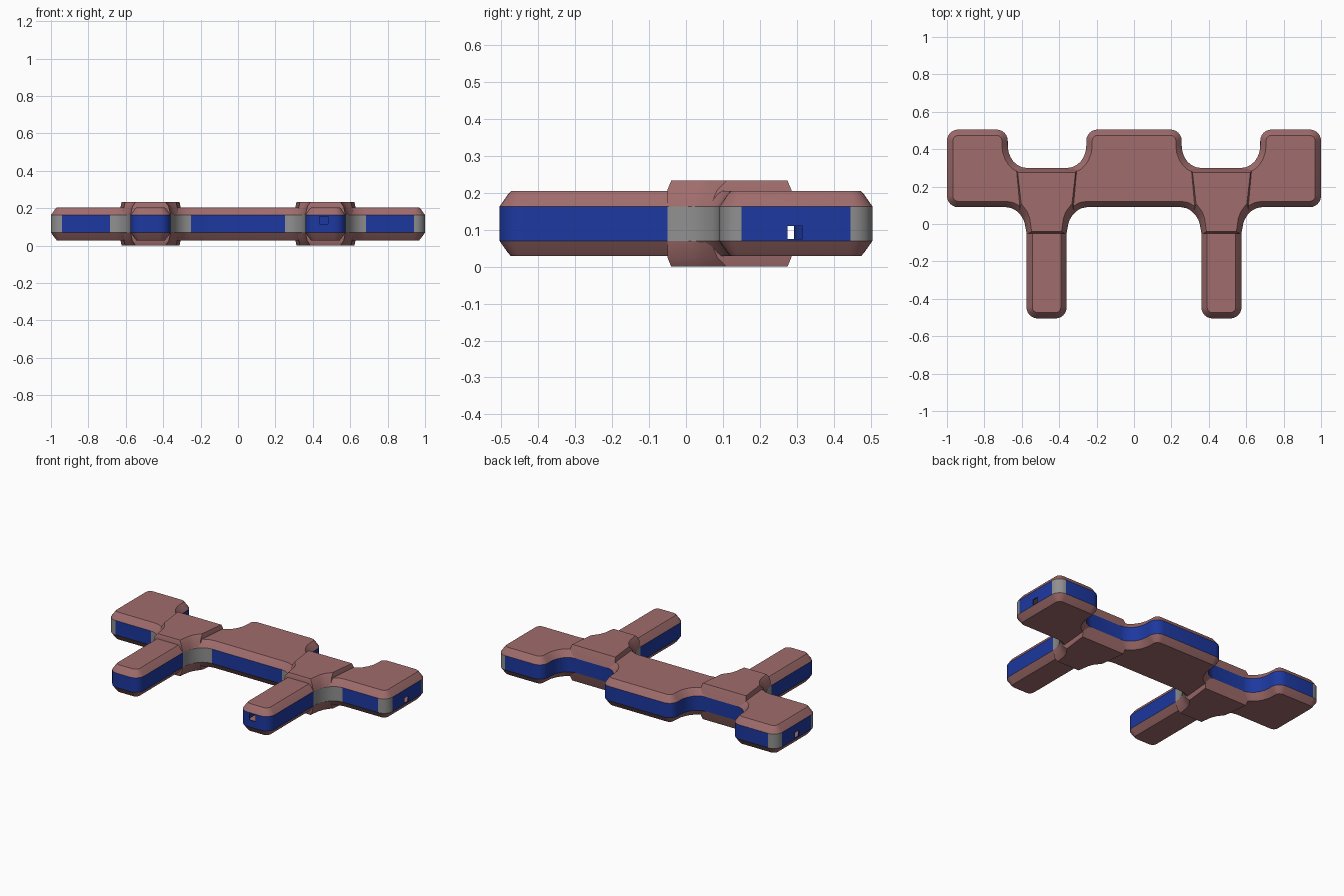
import bpy, bmesh, math
from mathutils import Vector

if "Cube" in bpy.data.objects:
    bpy.data.objects.remove(bpy.data.objects["Cube"])

ZC = 0.1165           # mid height
BAND = 0.0465         # half height of the side band


def material(name, rgb):
    m = bpy.data.materials.new(name)
    m.diffuse_color = (*rgb, 1)
    m.use_nodes = True
    m.node_tree.nodes["Principled BSDF"].inputs["Base Color"].default_value = m.diffuse_color
    return m


ROSE = material("rose", (0.35, 0.15, 0.15))
BLUE = material("blue", (0.012, 0.04, 0.35))
GREY = material("grey", (0.28, 0.28, 0.28))


def rounded(corners, steps=6):
    """Round axis-aligned corners (x, y, r_in, r_out, grey); return points and grey corner tags."""
    pts, tags = [], []
    n = len(corners)
    for i, (x, y, r1, r2, grey) in enumerate(corners):
        c = Vector((x, y))
        a = (Vector(corners[i - 1][:2]) - c).normalized() * r1
        b = (Vector(corners[(i + 1) % n][:2]) - c).normalized() * r2
        for k in range(steps + 1):
            t = math.pi / 2 * k / steps
            pts.append(c + a * (1 - math.sin(t)) + b * (1 - math.cos(t)))
            tags.append(i + 1 if grey else 0)
    return pts, tags


def inset(pts, d):
    out = []
    for i, p in enumerate(pts):
        e1 = (p - pts[i - 1]).normalized()
        e2 = (pts[(i + 1) % len(pts)] - p).normalized()
        n1, n2 = Vector((e1.y, -e1.x)), Vector((e2.y, -e2.x))
        out.append(p - (n1 + n2) / (1 + n1.dot(n2)) * d)
    return out


def loft(name, rings, mats, closed=False, tags=None):
    """Skin a list of (points, z) rings; cap the ends or close into a tube."""
    bm = bmesh.new()
    vs = [[bm.verts.new((p.x, p.y, z)) for p in pts] for pts, z in rings]
    n = len(vs[0])
    for r in range(len(vs) if closed else len(vs) - 1):
        lo, hi = vs[r], vs[(r + 1) % len(vs)]
        for i in range(n):
            j = (i + 1) % n
            f = bm.faces.new((lo[i], lo[j], hi[j], hi[i]))
            if tags and r == 0 and tags[i] and tags[i] == tags[j]:
                f.material_index = 1
    if not closed:
        bm.faces.new(vs[0])
        bm.faces.new(vs[-1])
    bmesh.ops.recalc_face_normals(bm, faces=bm.faces)
    me = bpy.data.meshes.new(name)
    bm.to_mesh(me)
    bm.free()
    for m in mats:
        me.materials.append(m)
    ob = bpy.data.objects.new(name, me)
    bpy.context.collection.objects.link(ob)
    return ob


def activate(ob):
    bpy.ops.object.select_all(action='DESELECT')
    ob.select_set(True)
    bpy.context.view_layer.objects.active = ob


def smooth(ob):
    activate(ob)
    bpy.ops.object.shade_smooth_by_angle(angle=math.radians(25))


# Plan outline: right half corners, mirrored to the left
R = 0.06
half = [
    (0.36, 0.09, 0.11, 0.14, True), (0.36, -0.505, R, R, False),
    (0.575, -0.505, R, R, False), (0.575, 0.09, 0.14, 0.11, True),
    (1.0, 0.09, R, R, True), (1.0, 0.505, R, R, True),
    (0.675, 0.505, R, R, False), (0.675, 0.30, 0.12, 0.10, False),
    (0.255, 0.30, 0.10, 0.12, False), (0.255, 0.505, R, R, False),
]
full = half + [(-x, y, b, a, g) for x, y, a, b, g in reversed(half)]
outline, tags = rounded(full)

# Hollow side band with grey corners
inner = inset(outline, 0.007)
band = loft("side_band",
            [(outline, ZC - BAND), (outline, ZC + BAND), (inner, ZC + BAND), (inner, ZC - BAND)],
            [BLUE, GREY], closed=True, tags=tags)

# Port openings in the two ends and one leg
ports = [((1, 0.295, 0.0925), (0.06, 0.04, 0.035)),
         ((-1, 0.295, 0.0925), (0.06, 0.04, 0.035)),
         ((0.4575, -0.505, 0.135), (0.045, 0.06, 0.04))]
for loc, size in ports:
    bpy.ops.mesh.primitive_cube_add(size=1, location=loc)
    cutter = bpy.context.object
    cutter.name = "port_cutter"
    cutter.scale = size
    cutter.hide_render = True
    cutter.data.materials.append(BLUE)
    mod = band.modifiers.new("port", 'BOOLEAN')
    mod.operation, mod.solver, mod.object = 'DIFFERENCE', 'EXACT', cutter
    activate(band)
    bpy.ops.object.modifier_apply(modifier=mod.name)
    bpy.data.objects.remove(cutter)
smooth(band)

# Half plans of the raised joint plates (offset from leg centre, y)
base = [(0.107, -0.05), (0.118, 0.01), (0.132, 0.04), (0.15, 0.065), (0.163, 0.30)]
step = [(0.097, -0.05), (0.106, 0.02), (0.117, 0.05), (0.142, 0.085), (0.160, 0.285)]
top = [(0.080, -0.04), (0.090, 0.03), (0.103, 0.065), (0.136, 0.11), (0.155, 0.275)]


def plate(pts, cx):
    return [Vector((cx + x, y)) for x, y in pts] + [Vector((cx - x, y)) for x, y in reversed(pts)]


for side, s in (("top", 1), ("bottom", -1)):
    # Bevelled cover
    smooth(loft(side + "_cover",
                [(inset(outline, d), ZC + s * h)
                 for d, h in ((0, BAND), (0.022, 0.078), (0.031, 0.088))], [ROSE]))
    # Raised plates where the legs meet the bar
    for label, cx in (("left", -0.4675), ("right", 0.4675)):
        smooth(loft(f"{side}_{label}_joint_plate",
                    [(plate(p, cx), ZC + s * h)
                     for p, h in ((base, BAND), (step, 0.092), (top, 0.1165))], [ROSE]))
